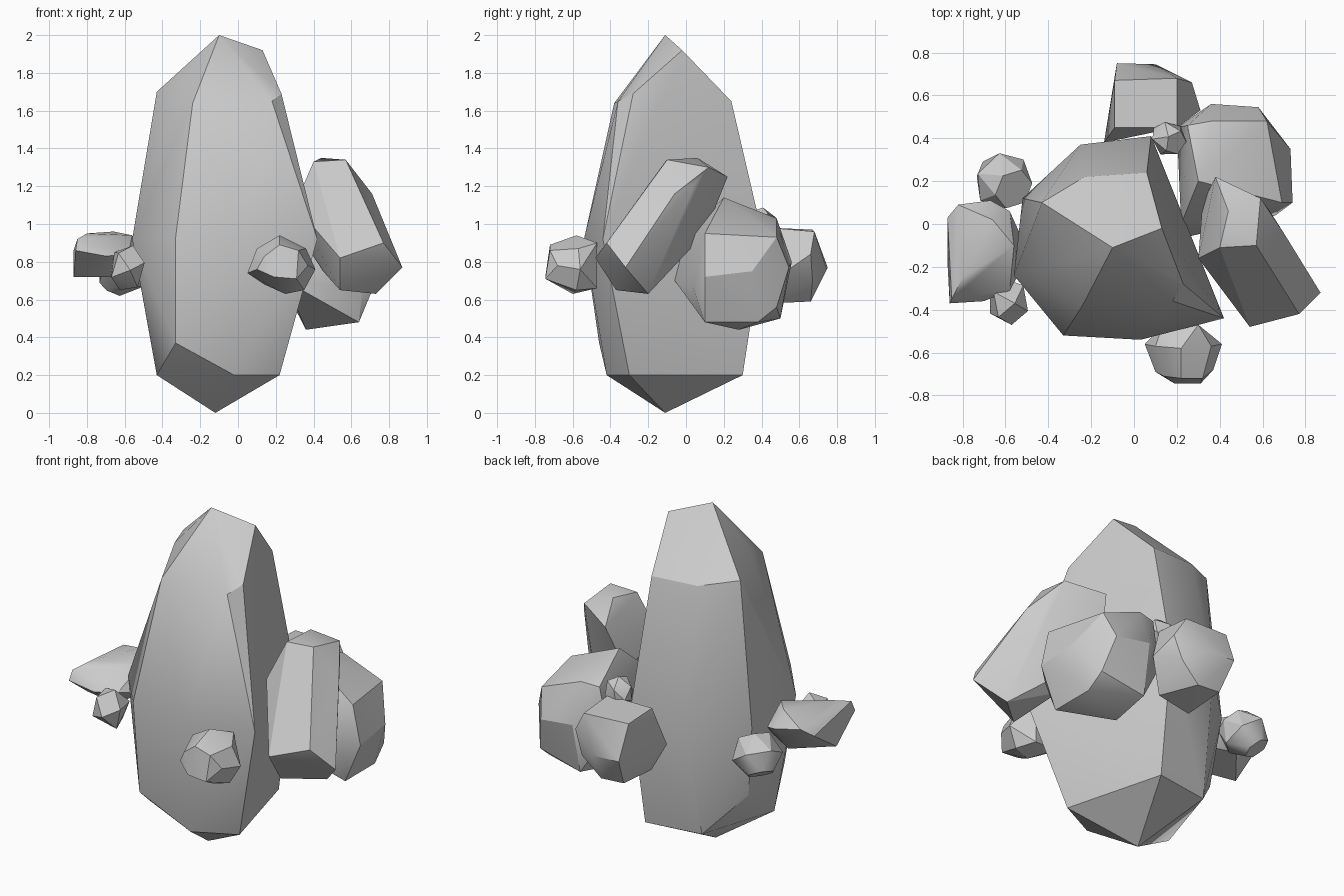
import bpy, bmesh, math
from mathutils import Vector, Euler


def rock(name, points):
    """Faceted stone: convex hull of its corner points."""
    bm = bmesh.new()
    for p in points:
        bm.verts.new(p)
    bmesh.ops.convex_hull(bm, input=bm.verts[:])
    loose = [v for v in bm.verts if not v.link_faces]
    bmesh.ops.delete(bm, geom=loose, context='VERTS')
    bmesh.ops.dissolve_limit(bm, angle_limit=math.radians(3),
                             verts=bm.verts[:], edges=bm.edges[:])
    bmesh.ops.recalc_face_normals(bm, faces=bm.faces[:])
    me = bpy.data.meshes.new(name)
    bm.to_mesh(me)
    bm.free()
    ob = bpy.data.objects.new(name, me)
    bpy.context.collection.objects.link(ob)
    bpy.context.view_layer.objects.active = ob
    ob.select_set(True)
    bpy.ops.object.shade_smooth_by_angle(angle=math.radians(30))
    ob.select_set(False)


def pebble(name, centre, radii, turn, sides=5):
    """Small stone: two rings of corners around a tilted axis."""
    e = Euler(turn)
    pts = []
    for z, r, off in ((-0.85, 0.55, 0), (-0.1, 1.0, 0.5), (0.75, 0.7, 0)):
        for i in range(sides):
            a = 2 * math.pi * (i + off) / sides
            v = Vector((r * math.cos(a), r * math.sin(a), z))
            v.rotate(e)
            pts.append([c + s * k for c, s, k in zip(centre, radii, v)])
    rock(name, pts)


# Tall central stone: cap, shoulder ring, waist ring, foot
rock("main_stone", [
    (-.10, -.11, 2.0), (.13, -.02, 1.92), (.14, -.06, 1.89),
    (-.43, .10, 1.70), (-.30, -.17, 1.76), (-.24, -.38, 1.64), (0, -.375, 1.64),
    (.18, -.36, 1.65), (.23, -.28, 1.69), (.06, .24, 1.65), (-.23, .22, 1.66),
    (-.50, -.02, 1.13), (-.56, -.24, .92), (-.33, -.52, .93), (.03, -.54, .92),
    (.42, -.44, .92), (.08, .41, .92), (-.25, .37, .92), (-.52, .12, .85),
    (-.47, .08, .42), (-.43, -.22, .20), (-.33, -.46, .37), (-.02, -.42, .20),
    (.22, -.30, .20), (.06, .30, .20), (-.28, .25, .20), (-.12, -.11, 0)])

# Leaning slab on the right
rock("right_slab", [
    (.44, .06, 1.35), (.57, -.10, 1.34), (.40, -.11, 1.33), (.59, .12, 1.30),
    (.38, .22, 1.25), (.64, .05, 1.22), (.71, -.06, 1.16), (.30, -.16, 1.10),
    (.77, -.42, .90), (.54, -.48, .82), (.87, -.32, .77), (.73, -.20, .63),
    (.54, -.37, .65), (.45, -.10, .75), (.32, .10, .95)])

# Blocky stone behind it
rock("back_right_stone", [
    (.30, .20, 1.14), (.25, .46, 1.02), (.36, .48, 1.03), (.62, .48, .93),
    (.69, .10, .95), (.36, .56, .80), (.58, .545, .77), (.73, .35, .75),
    (.74, .10, .72), (.66, .04, .66), (.63, .48, .56), (.64, .10, .48),
    (.64, .38, .48), (.36, .28, .44), (.35, .50, .50), (.25, -.06, .70),
    (.22, .0, .95), (.20, .45, .75)])

# Stone at the back
rock("back_stone", [
    (-.09, .45, .98), (.20, .45, .98), (-.09, .67, .97), (.20, .68, .96),
    (-.08, .75, .77), (.10, .745, .76), (.27, .66, .84), (.31, .53, .75),
    (.22, .67, .70), (.10, .66, .59), (-.05, .66, .60), (.20, .45, .58),
    (-.05, .40, .58), (-.14, .38, .75)])

# Stone at the front
rock("front_stone", [
    (.05, -.56, .74), (.10, -.57, .87), (.22, -.58, .94), (.36, -.57, .87),
    (.41, -.56, .76), (.35, -.58, .65), (.25, -.60, .63), (.10, -.69, .76),
    (.14, -.71, .83), (.22, -.72, .89), (.32, -.72, .86), (.37, -.68, .78),
    (.31, -.745, .71), (.19, -.745, .72), (.14, -.50, .68), (.30, -.47, .66),
    (.30, -.47, .90), (.13, -.48, .86)])

# Flat slab on the left
rock("left_slab", [
    (-.85, -.35, .92), (-.80, -.25, .95), (-.66, .02, .96), (-.56, -.10, .94),
    (-.82, .09, .91), (-.67, .11, .88), (-.58, .06, .85), (-.87, .03, .86),
    (-.86, -.37, .86), (-.70, -.36, .83), (-.58, -.31, .84), (-.87, -.18, .72),
    (-.67, -.22, .72), (-.53, -.22, .82), (-.53, -.05, .76), (-.70, .03, .74)])

# Little stones tucked around the cluster
pebble("left_back_pebble", (-.61, .20, .75), (.14, .14, .13), (.5, .4, .3), 6)
pebble("left_front_pebble", (-.59, -.36, .765), (.105, .11, .125), (.9, .3, .2), 4)
pebble("back_pebble", (.16, .40, 1.0), (.085, .085, .085), (.4, .6, .1), 5)
